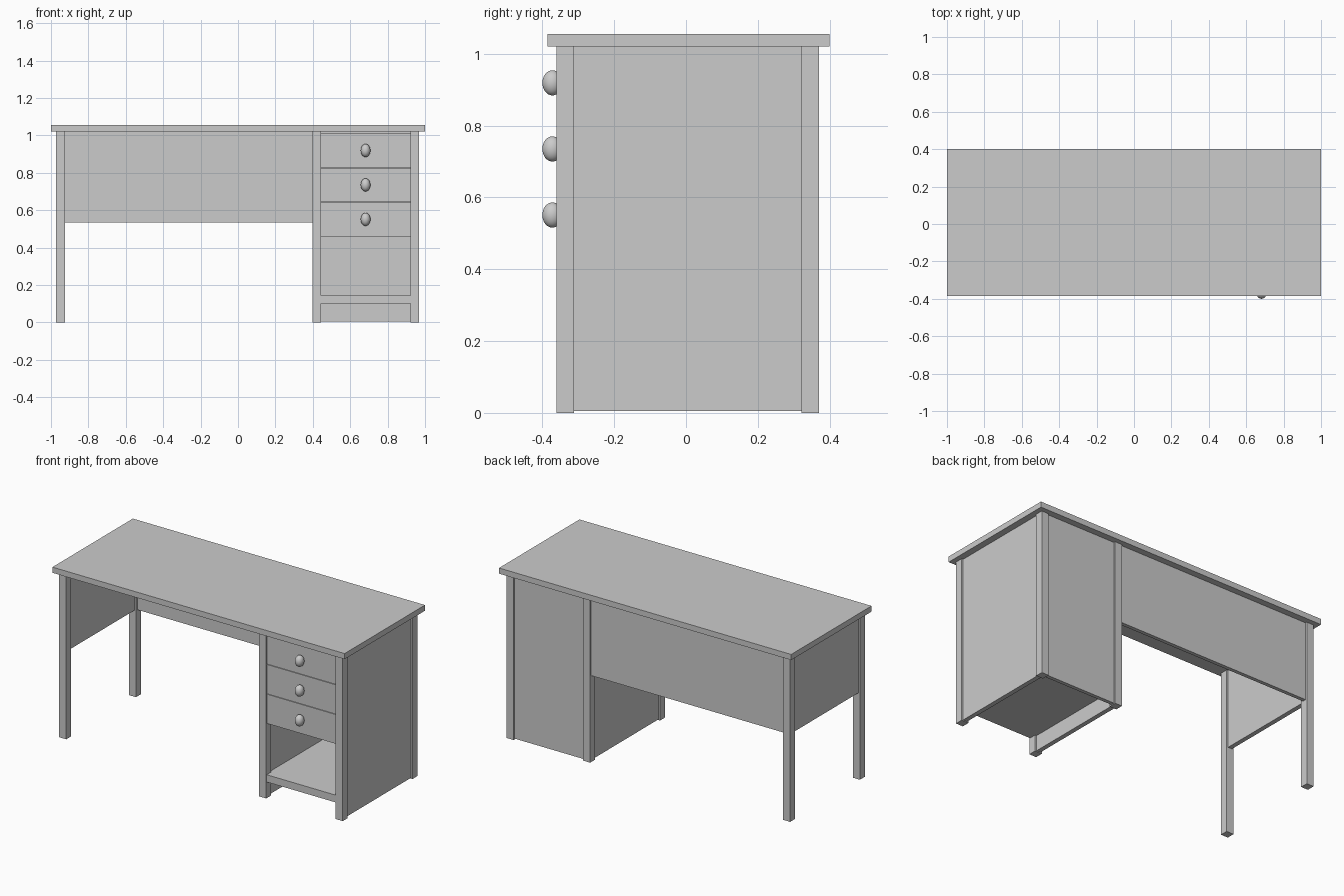
import bpy, bmesh
from mathutils import Matrix, Vector

if "Cube" in bpy.data.objects:
    bpy.data.objects.remove(bpy.data.objects["Cube"])


def box(name, x, y, z):
    """Box from (min, max) ranges on each axis."""
    lo, hi = Vector((x[0], y[0], z[0])), Vector((x[1], y[1], z[1]))
    bm = bmesh.new()
    bmesh.ops.create_cube(bm, size=1, matrix=Matrix.Diagonal((*(hi - lo), 1)))
    mesh = bpy.data.meshes.new(name)
    bm.to_mesh(mesh)
    bm.free()
    ob = bpy.data.objects.new(name, mesh)
    ob.location = (lo + hi) / 2
    bpy.context.collection.objects.link(ob)
    return ob


LEG = 0.048
TOP_Z = 1.02
LEG_X = {"left": -0.972, "pedestal": 0.397, "right": 0.921}
LEG_Y = {"front": -0.36, "back": 0.322}
SIDE_Y = (-0.312, 0.322)

# Desk top
box("desk_top", (-1, 1), (-0.386, 0.40), (TOP_Z, 1.055))

# Square posts
for xn, x in LEG_X.items():
    for yn, y in LEG_Y.items():
        box(f"{yn}_{xn}_leg", (x, x + LEG), (y, y + LEG), (0, TOP_Z))

# Side panels, slightly recessed between the posts
for xn, bottom in (("left", 0.535), ("pedestal", 0.005), ("right", 0.005)):
    x = LEG_X[xn]
    box(f"{xn}_side_panel", (x + 0.01, x + LEG - 0.01), SIDE_Y, (bottom, TOP_Z))

# Back panels
box("modesty_panel", (-0.924, 0.397), (0.337, 0.36), (0.535, TOP_Z))
box("pedestal_back_panel", (0.445, 0.921), (0.337, 0.36), (0.005, TOP_Z))

# Open shelf under the drawers: middle board plus front part between the posts
box("pedestal_shelf", (0.435, 0.931), (-0.312, 0.322), (0.10, 0.145))
box("shelf_front", (0.445, 0.921), (-0.355, -0.312), (0.10, 0.145))
box("shelf_back", (0.445, 0.921), (0.322, 0.337), (0.10, 0.145))

# Drawers with oval knobs
STEP = 0.184
for i in range(3):
    z0 = 0.46 + i * STEP
    box(f"drawer_{i + 1}", (0.445, 0.921), (-0.35, 0.33), (z0, z0 + STEP - 0.003))
    bpy.ops.mesh.primitive_uv_sphere_add(segments=32, ring_count=16, radius=1,
                                         location=(0.682, -0.372, z0 + 0.091))
    knob = bpy.context.object
    knob.name = f"drawer_knob_{i + 1}"
    knob.scale = (0.026, 0.028, 0.035)
    bpy.ops.object.shade_smooth()
